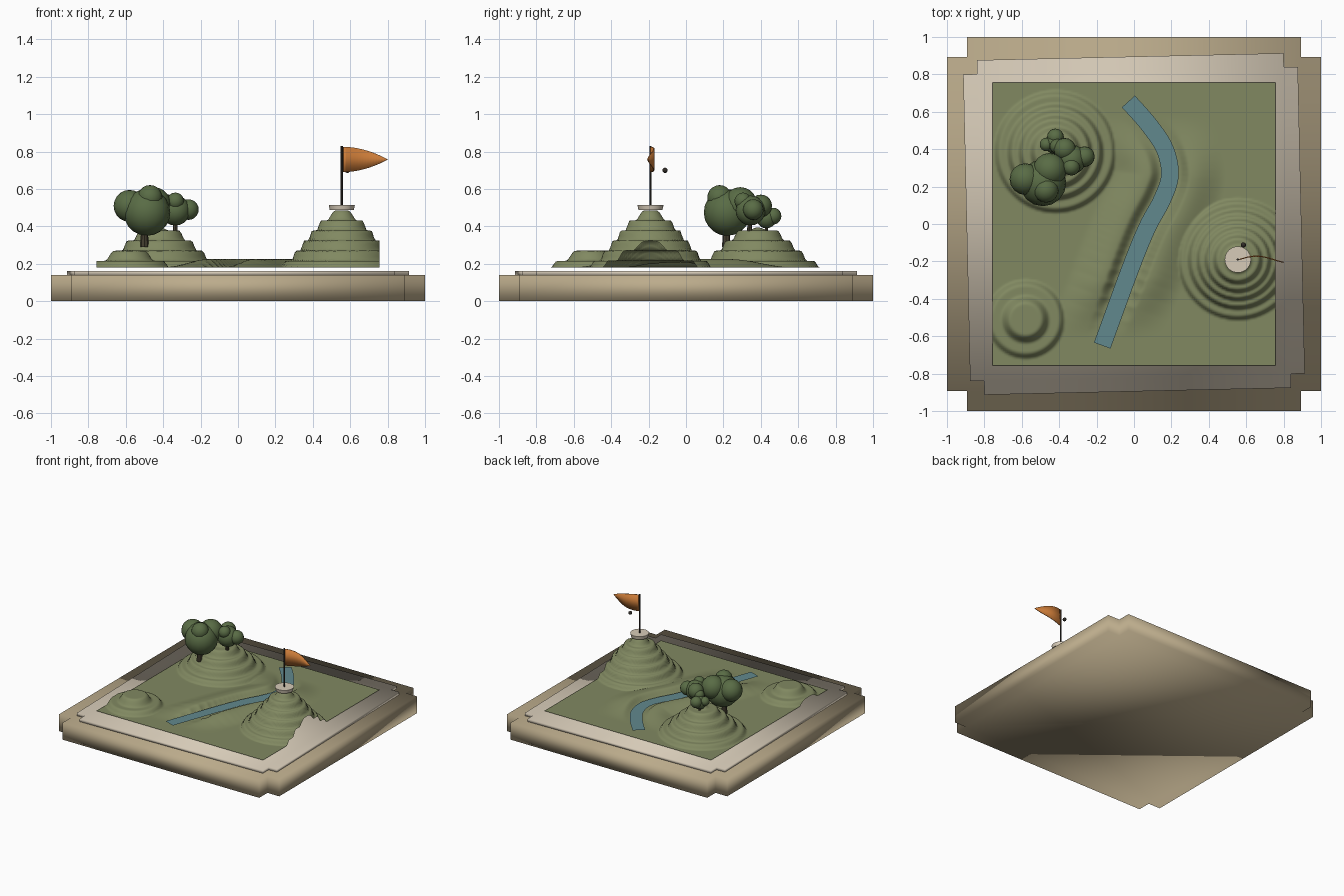
import bpy, bmesh, math
from mathutils import Vector
from mathutils.geometry import interpolate_bezier

if "Cube" in bpy.data.objects:
    bpy.data.objects.remove(bpy.data.objects["Cube"])


def mat(name, r, g, b):
    m = bpy.data.materials.new(name)
    m.diffuse_color = (r, g, b, 1)
    m.use_nodes = True
    m.node_tree.nodes["Principled BSDF"].inputs["Base Color"].default_value = m.diffuse_color
    return m


TAN = mat("tan", .50, .41, .26)
STONE = mat("stone", .68, .60, .48)
GRASS = mat("grass", .22, .25, .12)
WATER = mat("water", .12, .25, .27)
LEAF = mat("leaf", .10, .15, .06)
BARK = mat("bark", .06, .05, .03)
DARK = mat("dark", .03, .025, .02)
ORANGE = mat("orange", .60, .20, .04)


def finish(name, bm, material, smooth=True):
    me = bpy.data.meshes.new(name)
    bm.to_mesh(me)
    bm.free()
    for p in me.polygons:
        p.use_smooth = smooth
    me.materials.append(material)
    ob = bpy.data.objects.new(name, me)
    bpy.context.collection.objects.link(ob)
    return ob


# Square slab with a notch cut from each corner
def notched_slab(name, half, notch, z0, z1, turn, material):
    a, b = half, half - notch
    pts = [(b, -a), (b, -b), (a, -b)]
    bm = bmesh.new()
    ring = []
    for k in range(4):
        t = k * math.pi / 2 + turn
        c, s = math.cos(t), math.sin(t)
        ring += [bm.verts.new((x * c - y * s, x * s + y * c, z0)) for x, y in pts]
    f = bm.faces.new(ring)
    ex = bmesh.ops.extrude_face_region(bm, geom=[f], use_keep_orig=True)
    top = [v for v in ex["geom"] if isinstance(v, bmesh.types.BMVert)]
    bmesh.ops.translate(bm, verts=top, vec=(0, 0, z1 - z0))
    bmesh.ops.recalc_face_normals(bm, faces=bm.faces)
    return finish(name, bm, material)


notched_slab("plinth", 1.0, .107, 0, .14, 0, TAN)
notched_slab("upper_slab", .895, .075, .138, .163, math.radians(1.3), STONE)

# River centre line
knots = [Vector(p) for p in ((-.03, .655), (.08, .53), (.165, .40), (.192, .26),
                             (.15, .13), (.07, -.02), (-.02, -.24), (-.17, -.65))]
path = []
for i in range(len(knots) - 1):
    p, q = knots[i], knots[i + 1]
    before, after = knots[max(i - 1, 0)], knots[min(i + 2, len(knots) - 1)]
    seg = interpolate_bezier(p, p + (q - before) / 6, q - (after - p) / 6, q, 7)
    path += [Vector(v[:2]) for v in seg[:-1]]
path.append(knots[-1])


def smooth(a, b, x):
    t = min(max((x - a) / (b - a), 0), 1)
    return t * t * (3 - 2 * t)


# Terrain sheet: terraced hills and low river banks
HILLS = [(-.42, .385, .235, .40), (.555, -.19, .31, .385), (-.58, -.51, .11, .29)]
FLOOR, STEP = .18, .054


def height(x, y):
    h = 0
    for cx, cy, top, radius in HILLS:
        r = math.hypot(x - cx, y - cy)
        if r < radius:
            h = max(h, top * .5 * (1 + math.cos(math.pi * r / radius)))
    k, f = divmod((FLOOR + h) / STEP, 1)
    z = max(FLOOR, STEP * (k + smooth(.5, 1, f)))
    if abs(x) < .6:
        d = min((p.x - x) ** 2 + (p.y - y) ** 2 for p in path) ** .5
        bank = .045 * smooth(.05, .11, d) * (1 - smooth(.12, .3, d))
        bank *= 1 - smooth(.25, .6, abs(y + .02))
        z = max(z, FLOOR + bank)
    return z


bm = bmesh.new()
bmesh.ops.create_grid(bm, x_segments=150, y_segments=150, size=.757)
for v in bm.verts:
    v.co.z = height(v.co.x, v.co.y)
finish("terrain", bm, GRASS)

# River ribbon
bm = bmesh.new()
prev = None
for i, p in enumerate(path):
    d = (path[min(i + 1, len(path) - 1)] - path[max(i - 1, 0)]).normalized()
    n = Vector((d.y, -d.x)) * .047
    pair = [bm.verts.new((p.x + s * n.x, p.y + s * n.y, .194)) for s in (1, -1)]
    if prev:
        bm.faces.new((prev[0], prev[1], pair[1], pair[0]))
    prev = pair
bmesh.ops.recalc_face_normals(bm, faces=bm.faces)
if sum(f.normal.z for f in bm.faces) < 0:
    bmesh.ops.reverse_faces(bm, faces=bm.faces)
finish("river", bm, WATER)


def ball(name, x, y, z, r, material):
    bm = bmesh.new()
    bmesh.ops.create_uvsphere(bm, u_segments=16, v_segments=10, radius=r)
    bmesh.ops.translate(bm, verts=bm.verts, vec=(x, y, z))
    return finish(name, bm, material)


def post(name, x, y, z0, z1, r0, r1, sides, material):
    bm = bmesh.new()
    bmesh.ops.create_cone(bm, cap_ends=True, segments=sides, radius1=r0, radius2=r1, depth=z1 - z0)
    bmesh.ops.translate(bm, verts=bm.verts, vec=(x, y, (z0 + z1) / 2))
    ob = finish(name, bm, material)
    bpy.context.view_layer.objects.active = ob
    bpy.ops.object.select_all(action='DESELECT')
    ob.select_set(True)
    bpy.ops.object.shade_smooth_by_angle()
    return ob


# Trees: trunk plus a cluster of leaf balls
TREES = [
    ((-.50, .215, .29, .42, .022), [(-.487, .22, .475, .125), (-.58, .24, .51, .085),
                                    (-.45, .29, .52, .09), (-.47, .18, .555, .066)]),
    ((-.335, .34, .33, .45, .014), [(-.335, .345, .485, .08), (-.265, .36, .49, .055),
                                    (-.37, .40, .51, .06), (-.335, .305, .535, .046)]),
    ((-.425, .43, .35, .42, .010), [(-.425, .43, .445, .055), (-.42, .465, .455, .045),
                                    (-.468, .425, .46, .036), (-.41, .415, .495, .04)]),
]
for i, ((x, y, z0, z1, r), balls) in enumerate(TREES, 1):
    post(f"tree_{i}_trunk", x, y, z0, z1, r, r * .8, 8, BARK)
    for j, b in enumerate(balls, 1):
        ball(f"tree_{i}_leaves_{j}", *b, LEAF)

# Hilltop disc, pole and loose bead
PX, PY = .555, -.19
post("hilltop_disc", PX, PY, .487, .515, .064, .07, 32, STONE)
post("flag_pole", PX, PY, .51, .83, .006, .006, 10, DARK)
ball("bead", .585, -.112, .70, .014, DARK)

# Pointed flag with a gentle wave
bm = bmesh.new()
N = 16
cols = []
for i in range(N + 1):
    t = i / N
    w = .067 * (1 - t ** 1.9) + .0005
    y = PY + .018 * math.sin(t * math.pi * 1.3)
    cols.append([bm.verts.new((PX + .008 + .237 * t, y, .758 + s * w)) for s in (-1, 1)])
for a, b in zip(cols, cols[1:]):
    bm.faces.new((a[0], b[0], b[1], a[1]))
flag = finish("flag", bm, ORANGE)
m = flag.modifiers.new("thickness", 'SOLIDIFY')
m.thickness = .006
m.offset = 0
